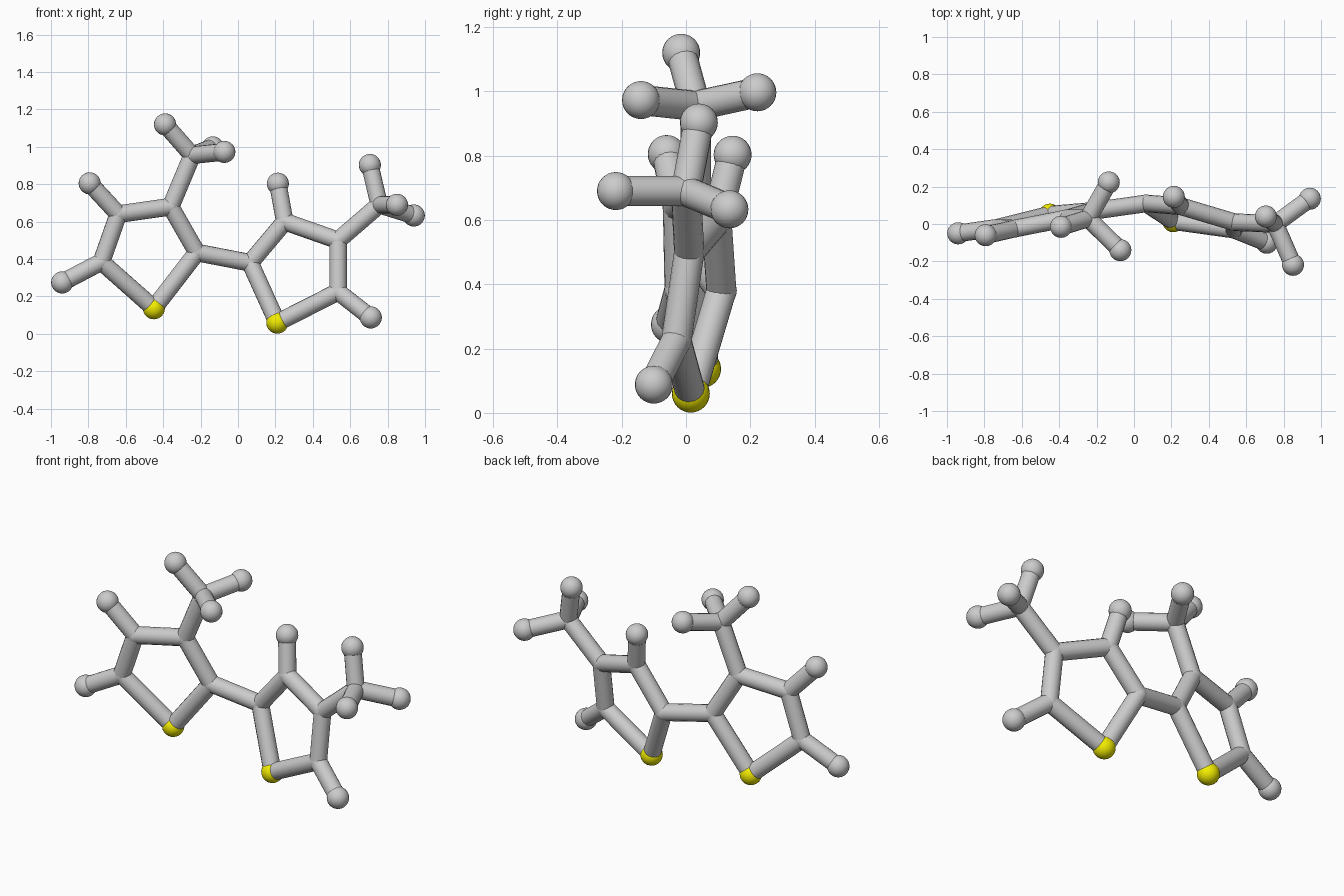
import bpy
from mathutils import Vector

if "Cube" in bpy.data.objects:
    bpy.data.objects.remove(bpy.data.objects["Cube"])

BALL_R, JOINT_R, STICK_R = 0.059, 0.048, 0.047

# Node positions: ring corners, side-group centres, end balls
nodes = {
    "sl": (-0.45, 0.05, 0.137), "l1": (-0.22, 0.07, 0.435), "l2": (-0.36, 0.03, 0.68),
    "l3": (-0.64, -0.025, 0.64), "l4": (-0.73, -0.02, 0.385), "lm": (-0.245, 0.03, 0.955),
    "sr": (0.21, 0.015, 0.06), "r1": (0.065, 0.11, 0.38), "r2": (0.25, 0.095, 0.60),
    "r3": (0.535, 0.01, 0.50), "r4": (0.535, -0.03, 0.225), "rm": (0.755, 0.0, 0.69),
    "hl1": (-0.94, -0.05, 0.275), "hl2": (-0.793, -0.06, 0.805), "hl3": (-0.39, -0.015, 1.12),
    "hl4": (-0.135, 0.222, 0.997), "hl5": (-0.073, -0.14, 0.973),
    "hr1": (0.213, 0.145, 0.803), "hr2": (0.71, -0.10, 0.088), "hr3": (0.705, 0.04, 0.903),
    "hr4": (0.85, -0.218, 0.69), "hr5": (0.94, 0.135, 0.633),
}
P = {k: Vector(v) for k, v in nodes.items()}

# Chains of connected nodes
chains = ["sl l1 l2 l3 l4 sl", "sr r1 r2 r3 r4 sr", "l1 r1", "l2 lm", "r3 rm",
          "l4 hl1", "l3 hl2", "lm hl3", "lm hl4", "lm hl5",
          "r2 hr1", "r4 hr2", "rm hr3", "rm hr4", "rm hr5"]

yellow = bpy.data.materials.new("yellow")
yellow.diffuse_color = (0.9, 0.85, 0.0, 1)
yellow.use_nodes = True
yellow.node_tree.nodes["Principled BSDF"].inputs["Base Color"].default_value = yellow.diffuse_color


def finish(name):
    ob = bpy.context.object
    ob.name = name
    bpy.ops.object.shade_smooth_by_angle(angle=0.55)
    return ob


def stick(a, b):
    d = b - a
    bpy.ops.mesh.primitive_cylinder_add(vertices=16, radius=STICK_R, depth=d.length,
                                        location=(a + b) / 2,
                                        rotation=d.to_track_quat('Z', 'Y').to_euler())
    finish("stick")


# Connecting sticks
for chain in chains:
    keys = chain.split()
    for a, b in zip(keys, keys[1:]):
        stick(P[a], P[b])

# Balls: yellow ring corners, grey end balls, small joints elsewhere
for key, p in P.items():
    kind = "ring_ball" if key[0] == "s" else "end_ball" if key[0] == "h" else "joint"
    r = JOINT_R if kind == "joint" else BALL_R
    bpy.ops.mesh.primitive_uv_sphere_add(segments=24, ring_count=16, radius=r, location=p)
    ob = finish(kind)
    if kind == "ring_ball":
        ob.data.materials.append(yellow)
